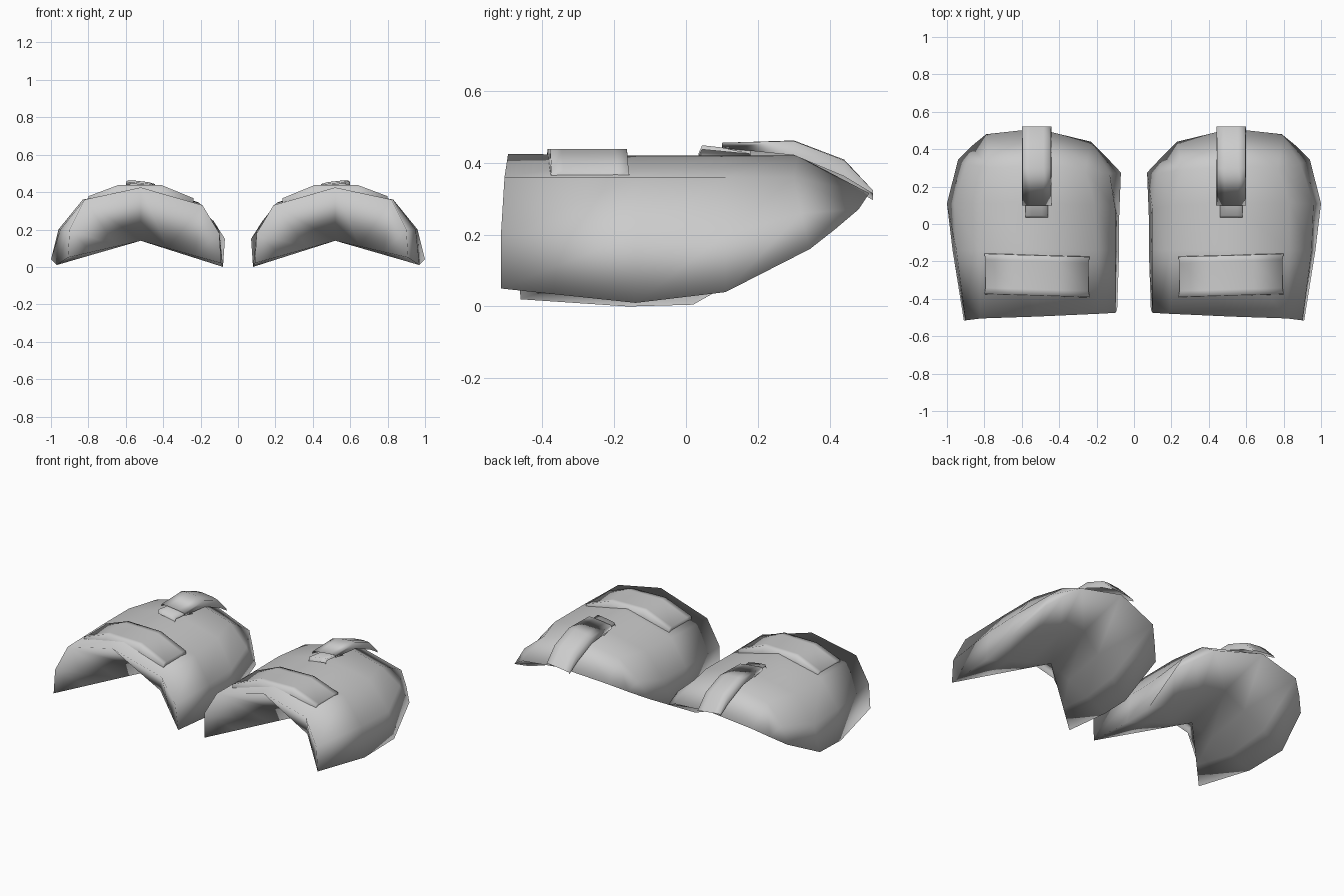
import bpy
import bmesh
from mathutils import Vector

if "Cube" in bpy.data.objects:
    bpy.data.objects.remove(bpy.data.objects["Cube"], do_unlink=True)

# One plain grey for every part
grey = bpy.data.materials.new("plain_grey")
grey.use_nodes = True
colour = (0.6, 0.6, 0.6, 1.0)
grey.diffuse_color = colour
grey.node_tree.nodes["Principled BSDF"].inputs["Base Color"].default_value = colour


def loft(name, rows, side):
    """Skin rows of points (rows run front to back, points run outer to inner)."""
    bm = bmesh.new()
    grid = [[bm.verts.new((x * side, y, z)) for x, y, z in row] for row in rows]
    for near, far in zip(grid, grid[1:]):
        for j in range(len(near) - 1):
            corners = [near[j], far[j], far[j + 1], near[j + 1]]
            bm.faces.new(corners if side > 0 else corners[::-1])
    bmesh.ops.remove_doubles(bm, verts=bm.verts, dist=0.0005)
    for face in bm.faces:
        face.smooth = True
    mesh = bpy.data.meshes.new(name)
    bm.to_mesh(mesh)
    bm.free()
    mesh.materials.append(grey)
    bpy.context.collection.objects.link(bpy.data.objects.new(name, mesh))


def vee(ends, peak):
    """Row of seven points running straight from both ends of a row to a peak."""
    outer, top, inner = Vector(ends[0]), Vector(peak), Vector(ends[-1])
    return ([outer.lerp(top, k / 3) for k in range(3)]
            + [top.lerp(inner, k / 3) for k in range(4)])


# Cross-sections of the arched shell, from the front edge to the back rim
front = [(.91, -.515, .05), (.9, -.515, .2), (.82, -.505, .36), (.52, -.495, .425),
         (.19, -.48, .33), (.1, -.475, .18), (.09, -.46, .02)]
middle = [(.97, -.14, .01), (.95, -.14, .2), (.83, -.14, .36), (.52, -.14, .42),
          (.2, -.14, .335), (.1, -.14, .18), (.08, -.16, 0)]
waist = [(1, .11, .04), (.96, .11, .2), (.83, .11, .36), (.52, .11, .42),
         (.21, .1, .345), (.1, .08, .19), (.08, .02, .005)]
shoulder = [(.94, .345, .16), (.89, .32, .26), (.77, .3, .36), (.52, .31, .42),
            (.26, .29, .36), (.13, .27, .245), (.07, .275, .15)]
rim = [(.94, .345, .16), (.87, .415, .215), (.79, .48, .27), (.52, .51, .315),
       (.23, .44, .26), (.15, .36, .205), (.07, .275, .15)]

# The underside is a shallow vault that runs forward from the rim to an apex,
# and a hollow front face closes the shell from there up to the front arch
apex = (.52, -.11, .14)
vault = vee(waist, (.52, .18, .22))
belly = vee(middle, apex)
v_edge = vee(front, apex)


def pad_rows():
    """Arched cross pad whose walls reach down to the shell."""
    arch = [(.8, .378, .358), (.64, .438, .388), (.41, .438, .383), (.237, .367, .343)]
    rows = []
    for y, inset, raised in ((-.385, 0, False), (-.382, 0, True), (-.35, .02, True),
                             (-.2, .02, True), (-.168, 0, True), (-.165, 0, False)):
        row = [(x + (.52 - x) * inset, y + (x - .52) * .03, top if raised else base)
               for x, top, base in arch]
        ends = [(row[k][0], row[k][1], arch[k][2]) for k in (0, -1)]
        rows.append([ends[0]] + row + [ends[1]])
    return rows


def strap_rows(path, half):
    """Narrow strap with folded-down sides along a path of (y, z, side depth)."""
    profile = ((1, 1), (.95, 0), (.45, -.15), (-.45, -.15), (-.95, 0), (-1, 1))
    return [[(.52 + across * half, y, z + across * .009 - down * depth)
             for across, down in profile] for y, z, depth in path]


strap_path = [(.18, .425, .01), (.1, .447, .015), (.3, .452, .04),
              (.44, .398, .045), (.52, .315, .01)]
tab_path = [(.035, .418, .008), (.045, .44, .012), (.18, .425, .01)]

for label, side in (("left", 1), ("right", -1)):
    loft(label + "_shell", [front, middle, waist, shoulder, rim,
                            vault, belly, v_edge, front], side)
    loft(label + "_cross_pad", pad_rows(), side)
    loft(label + "_back_strap", strap_rows(strap_path, .08), side)
    loft(label + "_strap_tab", strap_rows(tab_path, .06), side)
